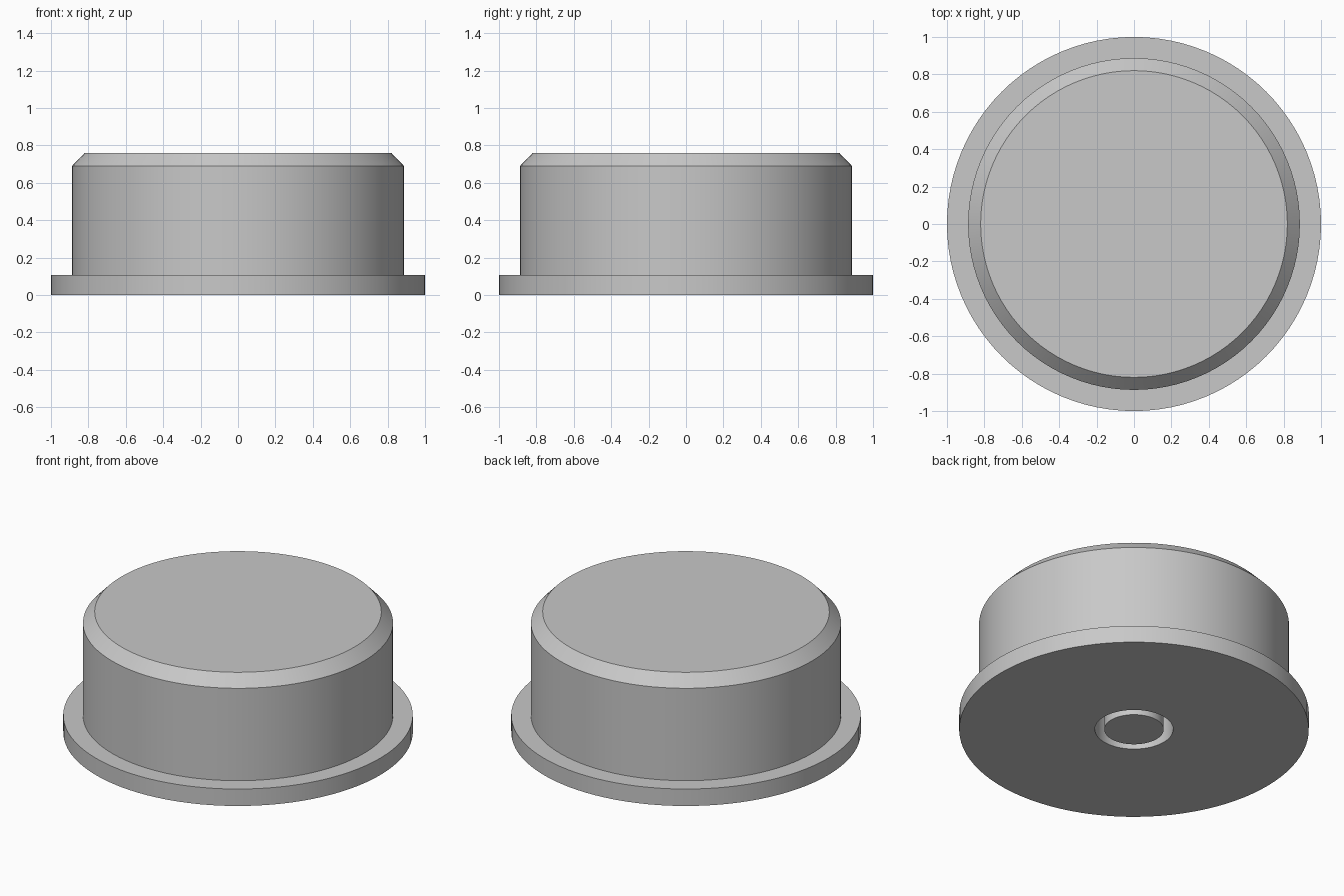
import bpy
import bmesh
import math

SEGMENTS = 96

if "Cube" in bpy.data.objects:
    bpy.data.objects.remove(bpy.data.objects["Cube"], do_unlink=True)

# Plain grey material
grey = bpy.data.materials.new("plain_grey")
grey.use_nodes = True
grey.diffuse_color = (0.58, 0.58, 0.58, 1)
grey.node_tree.nodes["Principled BSDF"].inputs["Base Color"].default_value = grey.diffuse_color


def lathe(name, profile):
    """Revolve (radius, height) points about the z axis into a closed solid."""
    bm = bmesh.new()
    verts = [bm.verts.new((r, 0, z)) for r, z in profile]
    edges = [bm.edges.new(pair) for pair in zip(verts, verts[1:])]
    bmesh.ops.spin(bm, geom=verts + edges, cent=(0, 0, 0), axis=(0, 0, 1),
                   angle=math.tau, steps=SEGMENTS, use_merge=True)
    bmesh.ops.remove_doubles(bm, verts=bm.verts, dist=1e-5)
    bmesh.ops.recalc_face_normals(bm, faces=bm.faces)
    mesh = bpy.data.meshes.new(name)
    bm.to_mesh(mesh)
    bm.free()
    mesh.materials.append(grey)
    obj = bpy.data.objects.new(name, mesh)
    bpy.context.collection.objects.link(obj)
    bpy.ops.object.select_all(action="DESELECT")
    obj.select_set(True)
    bpy.context.view_layer.objects.active = obj
    bpy.ops.object.shade_smooth_by_angle(angle=math.radians(30))
    return obj


# Flanged cap with a chamfered top and a central pin inside a round socket
PIN, SOCKET, DEPTH = 0.17, 0.224, 0.4
FLANGE, FLANGE_TOP = 1.0, 0.107
BODY, SHOULDER = 0.887, 0.69
TOP, HEIGHT = 0.82, 0.76

lathe("flanged_cap", [
    (0, 0), (PIN, 0), (PIN, DEPTH), (SOCKET, DEPTH), (SOCKET, 0),
    (FLANGE, 0), (FLANGE, FLANGE_TOP), (BODY, FLANGE_TOP),
    (BODY, SHOULDER), (TOP, HEIGHT), (0, HEIGHT),
])
